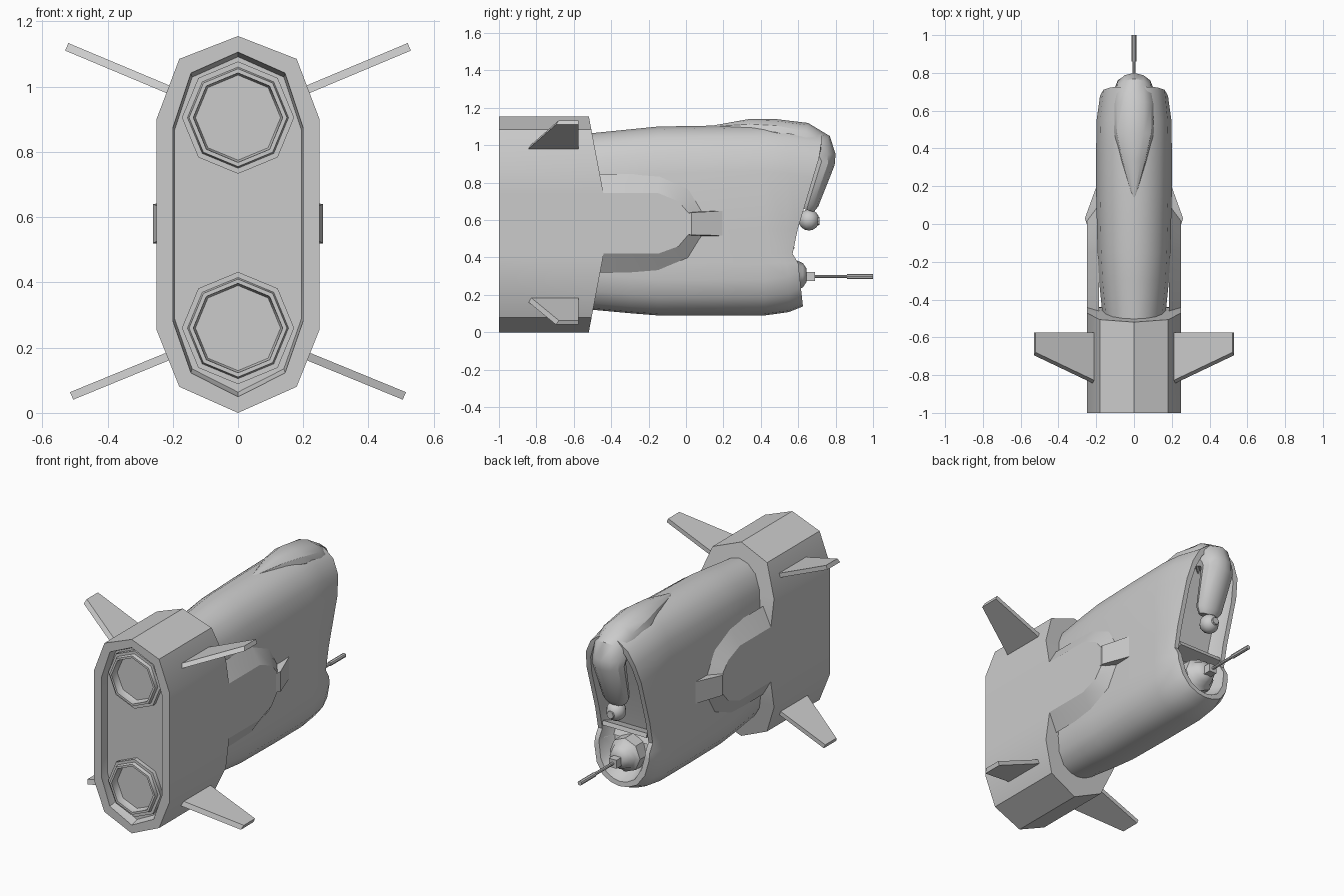
import bpy, bmesh, math
from mathutils import Vector

if "Cube" in bpy.data.objects:
    bpy.data.objects.remove(bpy.data.objects["Cube"])


def finish(name, bm, angle=30):
    bmesh.ops.recalc_face_normals(bm, faces=bm.faces)
    me = bpy.data.meshes.new(name)
    bm.to_mesh(me)
    bm.free()
    ob = bpy.data.objects.new(name, me)
    bpy.context.collection.objects.link(ob)
    bpy.context.view_layer.objects.active = ob
    ob.select_set(True)
    bpy.ops.object.shade_smooth_by_angle(angle=math.radians(angle))
    ob.select_set(False)
    return ob


def strip_cap(bm, loop):
    # cap a mirrored loop with quads running straight across x
    n = len(loop)
    h = n // 2
    for i in range(h):
        f = [loop[i], loop[i + 1], loop[(n - i - 1) % n], loop[(n - i) % n]]
        f = list(dict.fromkeys(f))
        bm.faces.new(f)


def loft(name, loops, caps=(True, True), angle=30):
    bm = bmesh.new()
    rings = [[bm.verts.new(p) for p in lp] for lp in loops]
    n = len(rings[0])
    for a, b in zip(rings, rings[1:]):
        for i in range(n):
            j = (i + 1) % n
            bm.faces.new((a[i], a[j], b[j], b[i]))
    for cap, r in zip(caps, (rings[0], rings[-1])):
        if cap:
            strip_cap(bm, r)
    return finish(name, bm, angle)


def mirrored(half):
    # half outline in (x, z), from top centre to bottom centre
    return half + [(-x, z) for x, z in reversed(half[1:-1])]


def interp(table, v):
    for (a, p), (b, q) in zip(table, table[1:]):
        if v <= b:
            return p + (q - p) * max(0, (v - a) / (b - a))
    return table[-1][1]


def revolve(name, profile, cz, n, angle=30, cap=False):
    # profile of (y, radius) around an axis along y
    return loft(name, [[(r * math.sin(2 * math.pi * i / n), y, cz + r * math.cos(2 * math.pi * i / n))
                        for i in range(n)] for y, r in profile], (cap, cap), angle)


def box(name, c, s, rx=0):
    bm = bmesh.new()
    bmesh.ops.create_cube(bm, size=1)
    for v in bm.verts:
        v.co = Vector((v.co.x * s[0], v.co.y * s[1], v.co.z * s[2]))
    ob = finish(name, bm)
    ob.location = c
    ob.rotation_euler.x = rx


# engine block with recessed rear panel
block = mirrored([(0, 1.155), (.18, 1.085), (.25, .9), (.25, .745), (.25, .42), (.25, .255), (.18, .08), (0, 0)])


def block_ring(y, sx=1, sz=1):
    return [(x * sx, y, .578 + (z - .578) * sz) for x, z in block]


edge = [(x, -.41 - .19 * abs(z - .578), z) for x, z in block]
loft("engine_block", [block_ring(-.95, .78, .89), block_ring(-.985, .8, .91),
                      block_ring(-1, .8, .915), block_ring(-1), edge])

# two engine nozzles with round bowls
for label, cz in (("upper", .905), ("lower", .26)):
    bowl = [(-.985 + .12 * math.sin(t), .137 * math.cos(t))
            for t in [k * math.pi / 12 for k in range(6)]] + [(-.865, .004)]
    revolve(label + "_nozzle", [(-.94, .172), (-.975, .172), (-.975, .155), (-.995, .15), (-.995, .137)] + bowl, cz, 8, 50)

# four stabiliser fins
for label, root, tip in (("upper", (.21, .99), (.525, 1.122)), ("lower", (.21, .175), (.51, .052))):
    d = Vector((tip[0] - root[0], tip[1] - root[1])).normalized()
    nx, nz = -d.y * .0125, d.x * .0125
    for side, s in (("right", 1), ("left", -1)):
        loops = []
        for (x, z), y0 in ((root, -.845), (tip, -.695)):
            loops.append([(s * (x + nx), y0 + .015, z + nz), (s * (x + nx), -.575, z + nz),
                          (s * (x - nx), -.575, z - nz), (s * (x - nx), y0, z - nz)])
        loft(f"{side}_{label}_fin", loops)

# hull lofted along y, ending in a slanted open mouth
FRONT = [(.14, .625), (.37, .6), (.42, .57), (.55, .597), (.96, .72), (1.1, .73)]


def section(w, top, bot):
    return mirrored([(0, top), (.35 * w, top - .015), (.68 * w, top - .06), (.9 * w, top - .14), (w, top - .25), (w, .55),
                     (w, .42), (w, .37), (w, bot + .19), (.88 * w, bot + .1), (.62 * w, bot + .035), (.3 * w, bot + .008), (0, bot)])


hull = [[(x, y, z) for x, z in section(w, t, b)] for y, w, t, b in
        ((-.55, .16, 1.06, .125), (-.3, .185, 1.085, .102), (-.15, .193, 1.1, .09), (.15, .2, 1.105, .09),
         (.42, .2, 1.11, .09), (.55, .198, 1.1, .108))]
hull[-1] = [(x, min(y, interp(FRONT, z) - .06), z) for x, y, z in hull[-1]]
for w, t, b, dy in ((.18, 1.07, .138, 0), (.152, 1.04, .165, 0), (.145, 1.03, .175, -.035), (.12, 1.0, .2, -.09)):
    hull.append([(x, interp(FRONT, z) + dy, z) for x, z in section(w, t, b)])
loft("hull", hull)

# raised side panels with sloping border, and a ramp at each tip
outer = [(-.48, .845), (-.14, .845), (.02, .78), (.1, .65), (.1, .51), (.02, .385), (-.15, .32), (-.48, .32)]
inner = [(-.48, .745), (-.15, .745), (-.04, .70), (.02, .63), (.02, .53), (-.04, .46), (-.15, .42), (-.48, .42)]
for side, s in (("right", 1), ("left", -1)):
    bm = bmesh.new()
    o = [bm.verts.new((s * .185, y, z)) for y, z in outer]
    m = [bm.verts.new((s * .25, y, z)) for y, z in inner]
    for i in range(7):
        bm.faces.new((o[i], o[i + 1], m[i + 1], m[i]))
    bm.faces.new(m)
    finish(side + "_side_panel", bm, 20)
    loft(side + "_panel_ramp", [[(s * .19, 0, .64), (s * .25, 0, .635), (s * .25, 0, .525), (s * .19, 0, .52)],
                                [(s * .19, .03, .645), (s * .26, .03, .64), (s * .26, .03, .52), (s * .19, .03, .515)],
                                [(s * .185, .21, .652), (s * .195, .21, .65), (s * .195, .21, .518), (s * .185, .21, .515)]])

# canopy sweeping over the crown and down the mouth
rings = []
for cy, cz, w, h, ny, nz in ((.13, 1.095, .005, .008, 0, 1), (.34, 1.085, .07, .055, -.1, 1), (.48, 1.07, .105, .07, 0, 1),
                             (.63, 1.03, .108, .092, .25, 1), (.69, .98, .105, .105, .75, .66), (.71, .945, .1, .09, 1, .08),
                             (.725, .915, .1, .073, .95, -.3), (.655, .69, .082, .055, .95, -.3), (.645, .655, .06, .04, .95, -.3)):
    n = Vector((ny, nz)).normalized()
    rings.append([(w * math.sin(a), cy + h * n.x * math.cos(a), cz + h * n.y * math.cos(a))
                  for a in [2 * math.pi * i / 12 for i in range(12)]])
loft("canopy", rings, angle=32)

# sensor ball under the canopy and its lens
bm = bmesh.new()
bmesh.ops.create_uvsphere(bm, u_segments=10, v_segments=8, radius=.056)
finish("sensor_ball", bm, 50).location = (0, .657, .6)
revolve("sensor_lens", [(.69, .025), (.715, .022)], .595, 8, cap=True)

# divider in the mouth, gun turret, mount and barrel
box("mouth_divider", (0, .53, .445), (.29, .1, .025), .3)
revolve("gun_turret", [(.5, .1), (.575, .1), (.59, .08), (.625, .065), (.645, .035)], .305, 8, 40, True)
box("gun_mount", (0, .665, .298), (.05, .05, .05))
revolve("gun_barrel", [(.68, .009), (.86, .009), (.86, .013), (1.0, .013)], .298, 8, cap=True)
